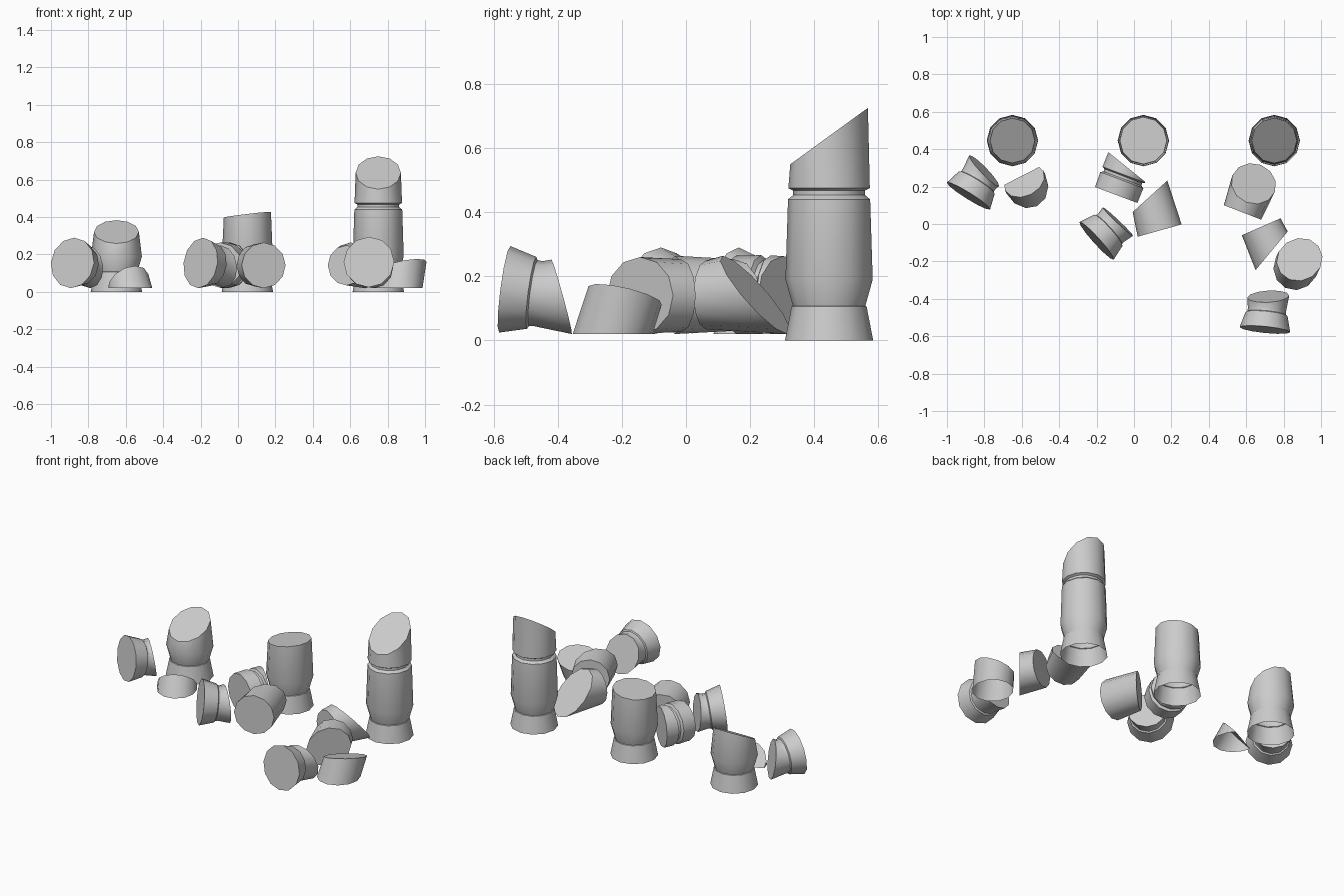
import bpy, bmesh, math
from mathutils import Vector

if "Cube" in bpy.data.objects:
    bpy.data.objects.remove(bpy.data.objects["Cube"])

SIDES = 12
UP = Vector((0, 0, 1))
GROUND = 0.02


def chunk(name, profile, start, axis, shear=(0, 0), cap_start=True, clip=False, drop=True):
    """Lathe (distance, radius) points along axis; shear slants the broken end."""
    a = Vector(axis).normalized()
    if abs(a.z) > 0.999:
        u, v = Vector((1, 0, 0)), Vector((0, 1, 0))
    else:
        u = UP.cross(a).normalized()
        v = a.cross(u)
    bm = bmesh.new()
    rings = []
    for i, (s, r) in enumerate(profile):
        ring = []
        for k in range(SIDES):
            t = 2 * math.pi * k / SIDES
            x, y = r * math.cos(t), r * math.sin(t)
            d = s + (shear[0] * x + shear[1] * y if i == len(profile) - 1 else 0)
            ring.append(bm.verts.new(Vector(start) + u * x + v * y + a * d))
        rings.append(ring)
    for lo, hi in zip(rings, rings[1:]):
        for k in range(SIDES):
            n = (k + 1) % SIDES
            bm.faces.new((lo[k], lo[n], hi[n], hi[k]))
    bm.faces.new(rings[-1])
    if cap_start:
        bm.faces.new(rings[0][::-1])
    if clip:
        bmesh.ops.bisect_plane(bm, geom=bm.verts[:] + bm.edges[:] + bm.faces[:],
                               plane_co=(0, 0, GROUND), plane_no=UP, clear_inner=True)
    elif drop:
        low = min(p.co.z for p in bm.verts)
        bmesh.ops.translate(bm, verts=bm.verts[:], vec=(0, 0, GROUND - low))
    mesh = bpy.data.meshes.new(name)
    bm.to_mesh(mesh)
    bm.free()
    ob = bpy.data.objects.new(name, mesh)
    bpy.context.collection.objects.link(ob)
    bpy.ops.object.select_all(action='DESELECT')
    ob.select_set(True)
    bpy.context.view_layer.objects.active = ob
    bpy.ops.object.shade_smooth_by_angle(angle=math.radians(35))
    return ob


# Standing broken columns: flared base, bulging shaft, slanted break
FOOT = [(0, .1375), (.106, .117), (.108, .113), (.19, .136)]
TALL = [(.44, .128), (.453, .112), (.467, .112), (.475, .127), (.637, .121)]
for name, x, top, slant in [("left_stump", -.65, [(.321, .12)], (0, .52)),
                            ("middle_stump", .05, [(.413, .126)], (.12, -.03)),
                            ("right_column", .75, TALL, (0, .726))]:
    chunk(name, FOOT + top, (x, .446, 0), UP, slant, cap_start=False, drop=False)

# Toppled base pieces, tipped slightly onto their narrow ends
for name, x, y, dx, dy, length, slant in [
        ("fallen_base_left", -.885, .15, .53, .85, .16, (.25, -.3)),
        ("fallen_base_middle", -.2, -.09, .74, .67, .155, (-.08, -.2)),
        ("fallen_base_right", .70, -.565, .1, .99, .18, (-.15, -.42))]:
    prof = [(0, .136), (.085, .113), (.09, .104), (.105, .102), (length, .111)]
    chunk(name, prof, (x, y, .15), (dx, dy, -.13), slant)

# Shaft pieces lying on their sides
chunk("grooved_shaft_piece", [(0, .121), (.085, .123), (.094, .108), (.108, .108),
                              (.116, .122), (.16, .12)],
      (-.095, .155, .14), (.35, .93, 0), (.33, 0))
chunk("shaft_piece_middle", [(0, .122), (.19, .112)], (.137, -.035, .14), (-.27, .96, 0), (-.5, 0))
chunk("shaft_piece_right", [(0, .107), (.165, .122)], (.58, .062, .135), (.36, .93, 0), (0, -.88))
chunk("shaft_wedge_right", [(0, .113), (.14, .12)], (.68, -.015, .135), (.4, -.915, 0), (-.5, 0))

# Leaning shards sunk into the ground, open underneath
chunk("sunken_shard_left", [(0, .12), (.2, .115)], (-.542, .144, -.123), (-.23, .45, .89),
      (0, .32), cap_start=False, clip=True)
chunk("sunken_shard_right", [(0, .12), (.25, .118)], (.8475, -.265, -.095), (.15, .3, .94),
      (-.29, -.22), cap_start=False, clip=True)
